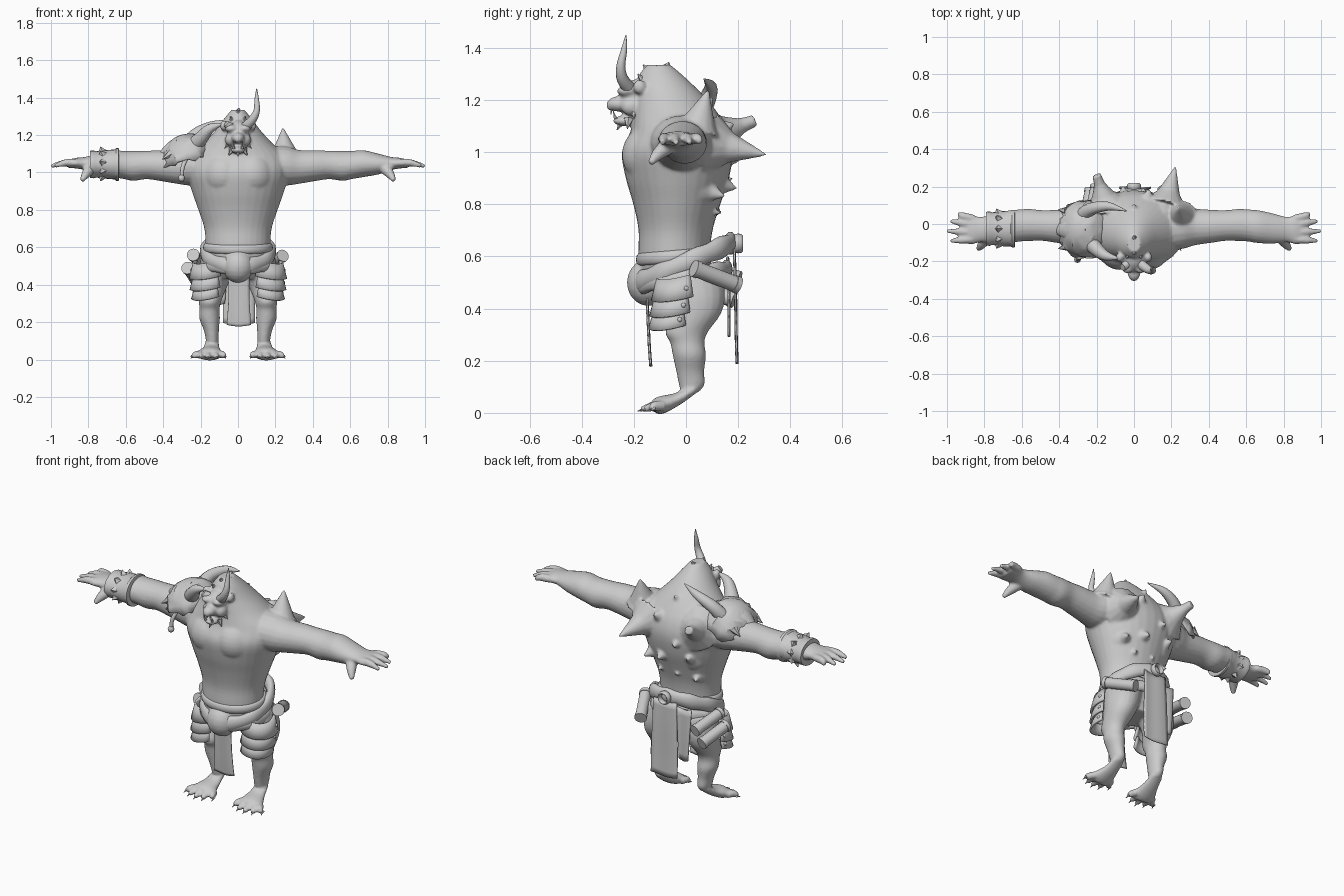
import bpy, bmesh, math, random
from mathutils import Vector, Matrix
random.seed(4)

grey = bpy.data.materials.new("plain grey")
grey.diffuse_color = (0.6, 0.6, 0.6, 1)


def spline(P, k=4):
    """Catmull-Rom resampling of tuples of any length."""
    out = []
    for i in range(len(P) - 1):
        a, b, c, d = P[max(i - 1, 0)], P[i], P[i + 1], P[min(i + 2, len(P) - 1)]
        for j in range(k):
            t = j / k
            out.append([0.5 * (2 * q + (r - p) * t + (2 * p - 5 * q + 4 * r - s) * t * t
                        + (3 * q - p - 3 * r + s) * t ** 3) for p, q, r, s in zip(a, b, c, d)])
    return out + [list(P[-1])]


def loft(bm, rings, n=20, closed=False):
    """Skin elliptical rings given as (centre, half axis, half axis)."""
    loops = []
    for c, u, v in rings:
        loops.append([bm.verts.new(Vector(c) + Vector(u) * math.cos(2 * math.pi * i / n)
                      + Vector(v) * math.sin(2 * math.pi * i / n)) for i in range(n)])
    pairs = list(zip(loops, loops[1:])) + ([(loops[-1], loops[0])] if closed else [])
    for a, b in pairs:
        for i in range(n):
            bm.faces.new((a[i], a[(i + 1) % n], b[(i + 1) % n], b[i]))
    if not closed:
        bm.faces.new(loops[0])
        bm.faces.new(loops[-1])


def tube(bm, pts, flat=1.0, n=12, k=4):
    """Round tube through (x, y, z, radius) points."""
    S = spline(pts, k)
    P = [Vector(s[:3]) for s in S]
    d = (P[-1] - P[0]).normalized()
    ref = Vector((0, 0, 1)) if abs(d.z) < 0.75 else Vector((0, 1, 0))
    rings = []
    for i, s in enumerate(S):
        t = (P[min(i + 1, len(P) - 1)] - P[max(i - 1, 0)]).normalized()
        u = t.cross(ref).normalized()
        r = max(s[3], 0.001)
        rings.append((P[i], u * r, u.cross(t) * r * flat))
    loft(bm, rings, n)


def ball(bm, c, r, seg=20):
    bmesh.ops.create_uvsphere(bm, u_segments=seg, v_segments=seg // 2, radius=1,
                              matrix=Matrix.Translation(c) @ Matrix.Diagonal((*r, 1)))


def spike(bm, base, tip, r, n=10, end=.002):
    """Cone with a flared foot."""
    a, b = Vector(base), Vector(tip)
    tube(bm, [(*a, r), (*a.lerp(b, .35), r * .65), (*a.lerp(b, .7), max(r * .32, end)), (*b, end)], n=n, k=2)


def finish(name, bm, thick=0, angle=40):
    bmesh.ops.recalc_face_normals(bm, faces=bm.faces)
    me = bpy.data.meshes.new(name)
    bm.to_mesh(me)
    bm.free()
    me.materials.append(grey)
    ob = bpy.data.objects.new(name, me)
    bpy.context.collection.objects.link(ob)
    bpy.ops.object.select_all(action='DESELECT')
    ob.select_set(True)
    bpy.context.view_layer.objects.active = ob
    bpy.ops.object.shade_smooth_by_angle(angle=math.radians(angle))
    if thick:
        m = ob.modifiers.new("thickness", 'SOLIDIFY')
        m.thickness, m.offset = thick, 0
    return ob


# Body: torso, arms, legs, head and back spikes fused by a remesh
bm = bmesh.new()
torso = [(.43, 0, .11, .09), (.52, -.03, .165, .14), (.6, -.045, .172, .138), (.7, -.04, .18, .142),
         (.8, -.035, .212, .167), (.9, -.033, .247, .198), (1.0, -.033, .275, .213), (1.08, -.025, .262, .188),
         (1.15, -.04, .19, .162), (1.22, -.065, .125, .13), (1.29, -.095, .072, .088), (1.335, -.105, .035, .045)]
loft(bm, [((0, y, z), (rx, 0, 0), (0, ry, 0)) for z, y, rx, ry in spline(torso)], 32)
ball(bm, (0, -.145, .5), (.085, .082, .09))
arm = [(.12, -.02, 1.04, .13, .1), (.25, -.015, 1.035, .12, .105), (.33, -.015, 1.03, .098, .09),
       (.42, -.012, 1.037, .088, .082), (.49, -.008, 1.04, .082, .076), (.56, -.005, 1.035, .086, .08),
       (.61, -.008, 1.04, .086, .075), (.67, -.015, 1.047, .088, .072), (.75, -.025, 1.045, .08, .056),
       (.82, -.03, 1.048, .068, .035), (.87, -.03, 1.05, .08, .028), (.91, -.03, 1.045, .07, .02)]
leg = [(.54, .1, .02, .1, .12), (.45, .125, .038, .092, .112), (.38, .14, .036, .078, .098),
       (.31, .15, .002, .06, .082), (.27, .152, .005, .054, .066), (.22, .152, .013, .055, .064),
       (.16, .143, .016, .041, .054), (.11, .138, .022, .035, .05), (.08, .138, .015, .03, .035)]
toes = ((.095, .07, -.135), (.128, .115, -.165), (.16, .16, -.172), (.185, .205, -.16), (.205, .245, -.13))
spikes = [((.25, .04, 1.08), (.24, .085, 1.24), .085), ((.17, .1, 1.03), (.222, .308, .99), .09),
          ((-.15, .1, 1.06), (-.2, .262, 1.12), .095), ((-.05, .12, .98), (-.06, .205, .965), .06),
          ((.07, .12, 1.08), (.08, .185, 1.11), .06), ((.05, .12, .88), (.05, .195, .86), .055),
          ((-.11, .1, .88), (-.13, .18, .9), .05), ((.14, .08, .85), (.17, .15, .83), .05),
          ((-.03, .07, .79), (-.03, .14, .765), .045), ((.08, .07, .78), (.09, .135, .765), .04),
          ((0, .05, 1.16), (0, .105, 1.21), .055), ((-.12, .06, .76), (-.14, .115, .75), .04)]
for i, (a, b, r) in enumerate(spikes):
    spike(bm, a, b, r, 14, .025 if i == 2 else .004)
    spike(bm, a, Vector(a).lerp(Vector(b), .65), r * (1.35 if i else 1.1), 14, .01)
for s in (-1, 1):
    loft(bm, [((s * x, y, z), (0, ry, 0), (0, 0, rz)) for x, y, z, ry, rz in spline(arm)])
    for y0, y1, x1 in ((.03, .058, .935), (-.005, .015, .982), (-.045, -.038, 1.0), (-.082, -.09, .982)):
        tube(bm, [(s * .86, y0, 1.052, .021), (s * .92, (y0 + y1) / 2, 1.052, .02), (s * x1, y1, 1.035, .01)])
    tube(bm, [(s * .78, -.06, 1.03, .035), (s * .81, -.105, .995, .026), (s * .835, -.137, .957, .012)])
    ball(bm, (s * .075, -.1, .99), (.13, .146, .13), 32)     # chest muscle
    ball(bm, (s * .13, .04, 1.02), (.12, .105, .13), 32)     # upper back muscle
    ball(bm, (s * .27, -.02, 1.05), (.09, .1, .08))          # shoulder muscle
    loft(bm, [((s * x, y, z), (rx, 0, 0), (0, ry, 0)) for z, x, y, rx, ry in spline(leg)])
    tube(bm, [(s * .138, .035, .095, .036), (s * .143, -.03, .055, .048), (s * .15, -.09, .032, .068),
              (s * .153, -.12, .022, .06)], flat=.5, n=16)
    for x0, x1, y1 in toes:
        tube(bm, [(s * x0, -.085, .026, .02), (s * (x0 + x1) / 2, -.12, .026, .02), (s * x1, y1, .013, .012)])
    ball(bm, (s * .035, -.225, 1.235), (.035, .04, .022))    # brow
    ball(bm, (s * .04, -.21, 1.175), (.03, .04, .035))       # cheek
    ball(bm, (s * .075, -.178, 1.25), (.022, .026, .028))    # ear
ball(bm, (0, -.185, 1.2), (.062, .075, .08))
ball(bm, (0, -.255, 1.185), (.036, .05, .03))
ball(bm, (0, -.285, 1.178), (.022, .022, .02))
ball(bm, (0, -.235, 1.12), (.038, .045, .02))
body = finish("body", bm)
m = body.modifiers.new("fuse", 'REMESH')
m.mode, m.voxel_size, m.use_smooth_shade = 'VOXEL', .0075, True
m = body.modifiers.new("soften", 'SMOOTH')
m.factor, m.iterations = .5, 5

# Head horns: one long, one broken
bm = bmesh.new()
tube(bm, [(.03, -.21, 1.235, .027), (.075, -.243, 1.28, .023), (.1, -.25, 1.33, .017),
          (.1, -.238, 1.39, .012), (.1, -.23, 1.449, .002)])
tube(bm, [(-.03, -.21, 1.235, .027), (-.05, -.225, 1.25, .022), (-.062, -.232, 1.262, .018)])
finish("head_horns", bm)

# Teeth, beard, crest tufts and toe claws
bm = bmesh.new()
for s in (-1, 1):
    spike(bm, (s * .022, -.27, 1.128), (s * .025, -.28, 1.16), .008, 6)
    spike(bm, (s * .02, -.285, 1.165), (s * .02, -.288, 1.145), .006, 6)
    for a, b in (((.045, -.2, 1.16), (.072, -.2, 1.13)), ((.03, -.22, 1.125), (.05, -.225, 1.09)),
                 ((.02, -.12, 1.31), (.035, -.11, 1.332)), ((.03, -.16, 1.27), (.04, -.185, 1.3))):
        spike(bm, (s * a[0], *a[1:]), (s * b[0], *b[1:]), .02, 6)
    for x0, x1, y1 in toes:
        spike(bm, (s * x1, y1 + .012, .017), (s * (x1 + (x1 - x0) * .15), y1 - .014, .006), .009, 6)
spike(bm, (0, -.245, 1.12), (0, -.265, 1.085), .02, 6)
spike(bm, (0, -.13, 1.3), (0, -.165, 1.335), .04, 6)
spike(bm, (0, -.08, 1.31), (.005, -.065, 1.345), .035, 6)
finish("teeth_tufts_and_claws", bm)

# Skull shoulder guard with ragged rim, snout and two horns
bm = bmesh.new()
M = Matrix.Translation((-.27, -.03, 1.08)) @ Matrix.Rotation(-.4, 4, 'Y')
bmesh.ops.create_uvsphere(bm, u_segments=28, v_segments=16, radius=1)
bmesh.ops.delete(bm, geom=[v for v in bm.verts if v.co.z < -.12], context='VERTS')
for v in bm.verts:
    if v.co.z < .1:
        v.co.z -= random.uniform(0, .3)
        v.co.xy *= random.uniform(1, 1.15)
    elif v.co.z < .9:
        v.co *= random.uniform(.95, 1.05)
    v.co = M @ Vector((v.co.x * .13, v.co.y * .145, v.co.z * .12))
finish("skull_guard", bm, .012, 30)
bm = bmesh.new()
tube(bm, [(-.25, -.03, 1.165, .075), (-.34, -.03, 1.14, .062), (-.405, -.03, 1.1, .03)], flat=.6)
for y in (-.12, -.07, .02, .07):
    spike(bm, (-.36, y, 1.1), (-.405, y * 1.1, 1.07), .025, 6)
tube(bm, [(-.25, -.08, 1.13, .045), (-.2, -.135, 1.18, .038), (-.15, -.17, 1.235, .026), (-.075, -.185, 1.262, .003)])
tube(bm, [(-.28, .04, 1.13, .042), (-.23, .08, 1.2, .034), (-.14, .095, 1.25, .024), (-.04, .07, 1.28, .003)])
finish("skull_snout_and_horns", bm)

# Cord and charm hanging from the guard
bm = bmesh.new()
tube(bm, [(-.27, -.16, 1.09, .012), (-.295, -.185, 1.03, .011), (-.3, -.19, .985, .01)])
ball(bm, (-.302, -.19, .97), (.018, .018, .02), 12)
finish("hanging_charm", bm)

# Bracer with rims and studs
bm = bmesh.new()
prof = [(-.79, .083, .066), (-.79, .09, .073), (-.77, .092, .074), (-.76, .087, .07), (-.7, .094, .077),
        (-.66, .094, .08), (-.652, .1, .088), (-.638, .1, .088), (-.635, .088, .075)]
loft(bm, [((x, -.025, 1.043), (0, ry, 0), (0, 0, rz)) for x, ry, rz in prof], 24)
for a in range(10, 361, 40):
    c, d = math.cos(math.radians(a)), math.sin(math.radians(a))
    spike(bm, (-.725, -.025 + .085 * c, 1.043 + .068 * d), (-.735, -.025 + .108 * c, 1.043 + .095 * d), .024, 4)
finish("bracer", bm)


# Waistband and slanted sashes
def belt(name, cy, z0, slope, rx, ry, w, h, wave=0):
    bm, rings = bmesh.new(), []
    for i in range(48):
        a = 2 * math.pi * i / 48
        out = Vector((math.cos(a), math.sin(a), 0))
        k = 1 + wave * math.sin(9 * a)
        rings.append(((rx * out.x, cy + ry * out.y, z0 + slope * out.y), out * w * k, (0, 0, h * k)))
    loft(bm, rings, 10, True)
    finish(name, bm, 0, 60)


belt("waistband", -.04, .6, .012, .172, .138, .014, .025)
belt("sash", -.005, .575, .075, .18, .175, .024, .042, .08)
belt("lower_sash", -.01, .52, .03, .18, .165, .022, .035, .1)
bm = bmesh.new()
loft(bm, [((.03 * math.cos(a), .2, .65 + .03 * math.sin(a)), (.008 * math.cos(a), 0, .008 * math.sin(a)), (0, .018, 0))
          for a in [math.pi * i / 10 for i in range(20)]], 8, True)
finish("sash_ring", bm)

# Bed rolls with raised end rims
bm = bmesh.new()
for a, b in (((.24, .03, .555), (.155, .2, .49)), ((-.24, .02, .56), (-.2, .205, .51)),
             ((-.27, .01, .49), (-.23, .185, .435))):
    a, b = Vector(a), Vector(b)
    for p, q, r in ((0, 1, .031), (0, .1, .034), (.9, 1, .034)):
        tube(bm, [(*a.lerp(b, p), r), (*a.lerp(b, q), r)], n=16, k=1)
finish("bed_rolls", bm)

# Thigh plates and rivets
for s, side in ((-1, "right"), (1, "left")):
    bm, rv = bmesh.new(), bmesh.new()
    for zt, zb, r, y0 in ((.53, .445, .088, -.03), (.46, .385, .085, -.04), (.4, .335, .078, -.052)):
        rows = []
        for z, rr in ((zt, r * .88), ((zt + zb) / 2, r), (zb, r * 1.12)):
            row = []
            for i in range(15):
                a = math.radians(-130 + 165 * i / 14)
                dip = .02 * math.sin(math.pi * i / 14)
                row.append(bm.verts.new((s * (.158 + rr * math.cos(a)), y0 + rr * math.sin(a), z - dip)))
            rows.append(row)
        for p, q in zip(rows, rows[1:]):
            for i in range(14):
                bm.faces.new((p[i], p[i + 1], q[i + 1], q[i]))
        a = math.radians(20)
        ball(rv, (s * (.16 + r * 1.03 * math.cos(a)), y0 + r * 1.03 * math.sin(a), (zt + zb) / 2 - .01), (.01,) * 3, 10)
    finish(side + "_thigh_plates", bm, .012)
    finish(side + "_plate_rivets", rv)


# Hanging cloths: rows are (z, y, left x, right x)
def cloth(name, rows):
    bm, grid = bmesh.new(), []
    for z, y, x0, x1 in spline(rows, 3):
        grid.append([bm.verts.new((x0 + (x1 - x0) * i / 8, y + .003 * math.sin(i * .8),
                                   z - .008 * math.sin(i * math.pi / 8))) for i in range(9)])
    for p, q in zip(grid, grid[1:]):
        for i in range(8):
            bm.faces.new((p[i], p[i + 1], q[i + 1], q[i]))
    finish(name, bm, .006)


cloth("front_cloth", [(.47, -.15, -.055, .06), (.35, -.145, -.05, .06), (.25, -.14, -.055, .065), (.185, -.135, -.06, .07)])
cloth("back_cloth", [(.63, .185, -.07, .08), (.48, .19, -.075, .085), (.32, .192, -.08, .09), (.195, .196, -.08, .09)])
cloth("back_side_strip", [(.6, .16, -.15, -.05), (.45, .165, -.14, -.06), (.3, .165, -.13, -.07)])
